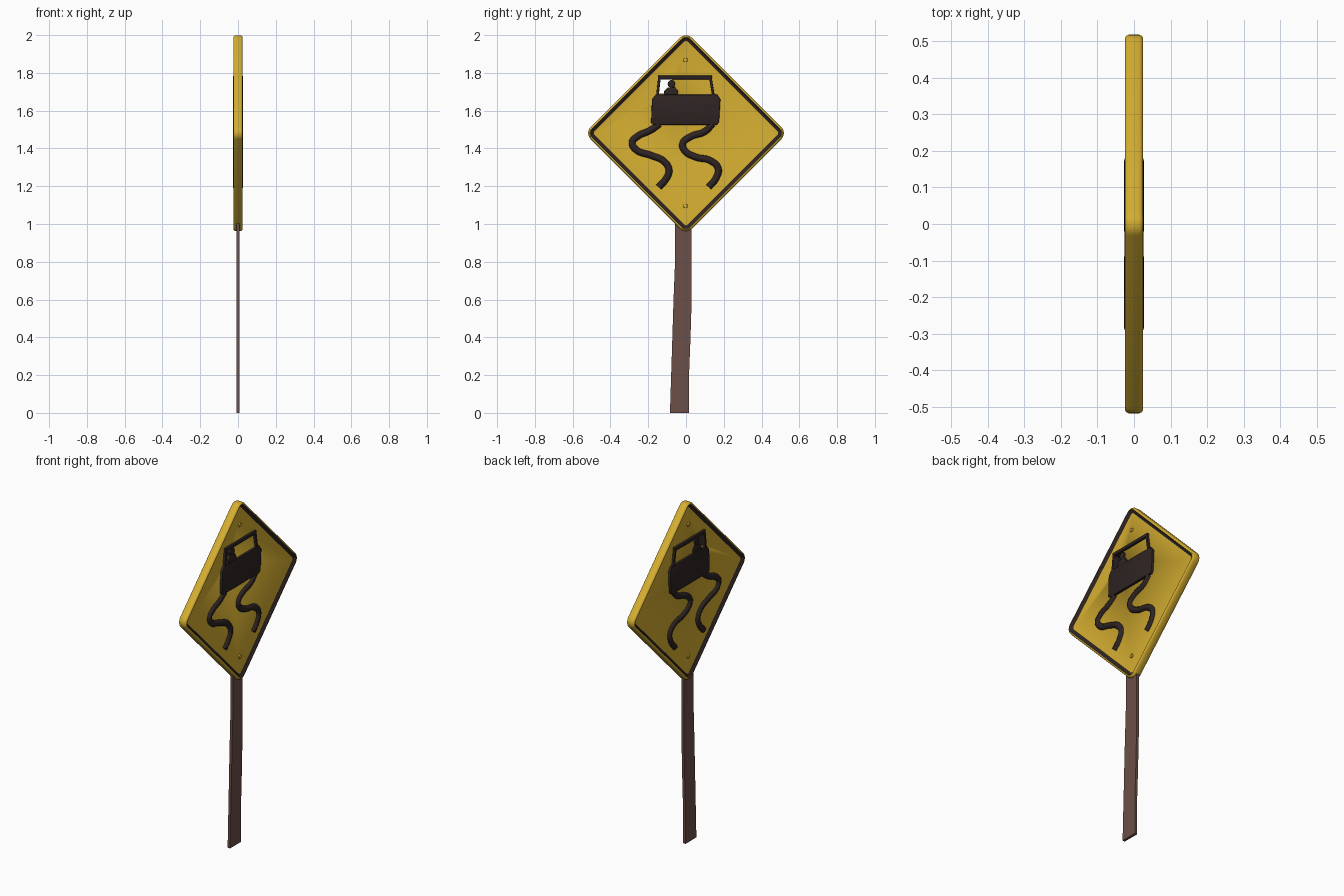
import bpy, bmesh, math

if "Cube" in bpy.data.objects:
    bpy.data.objects.remove(bpy.data.objects["Cube"])


def material(name, rgb):
    m = bpy.data.materials.new(name)
    m.use_nodes = True
    m.diffuse_color = (*rgb, 1)
    m.node_tree.nodes["Principled BSDF"].inputs["Base Color"].default_value = (*rgb, 1)
    return m


YELLOW = material("sign_yellow", (0.66, 0.42, 0.03))
DARK = material("print_dark", (0.028, 0.017, 0.017))
BROWN = material("post_brown", (0.15, 0.08, 0.065))
CENTRE = 1.481


def finish(name, bm, mats, angle=35):
    bmesh.ops.recalc_face_normals(bm, faces=bm.faces)
    me = bpy.data.meshes.new(name)
    bm.to_mesh(me)
    bm.free()
    ob = bpy.data.objects.new(name, me)
    bpy.context.collection.objects.link(ob)
    for m in mats:
        me.materials.append(m)
    activate(ob)
    bpy.ops.object.shade_smooth_by_angle(angle=math.radians(angle))
    return ob


def activate(ob):
    bpy.ops.object.select_all(action='DESELECT')
    ob.select_set(True)
    bpy.context.view_layer.objects.active = ob


def prism(name, outline, depth, mat, bevel=0.0):
    """Extrude a (y, z) outline symmetrically along x."""
    bm = bmesh.new()
    face = bm.faces.new([bm.verts.new((-depth, y, z)) for y, z in outline])
    new = bmesh.ops.extrude_face_region(bm, geom=[face])["geom"]
    bmesh.ops.translate(bm, vec=(2 * depth, 0, 0),
                        verts=[v for v in new if isinstance(v, bmesh.types.BMVert)])
    if bevel:
        rims = [e for e in bm.edges if abs(e.verts[0].co.x - e.verts[1].co.x) < 1e-6]
        bmesh.ops.bevel(bm, geom=rims, offset=bevel, segments=2, affect='EDGES', profile=0.5)
    return finish(name, bm, [mat])


def circle(y, z, r, n=20):
    return [(y + r * math.cos(math.tau * i / n), z + r * math.sin(math.tau * i / n))
            for i in range(n)]


def rounded_diamond(bm, inset, x, tip=0.518, radius=0.045, steps=8):
    arm = tip - radius
    verts = []
    for corner in range(4):
        a0 = corner * math.pi / 2
        for s in range(steps + 1):
            a = a0 + (s / steps - 0.5) * math.pi / 2
            r = radius - inset
            verts.append(bm.verts.new((x, arm * math.cos(a0) + r * math.cos(a),
                                       CENTRE + arm * math.sin(a0) + r * math.sin(a))))
    return verts


# Diamond panel: rounded rim, dark sloping border, recessed face on both sides
half = [(0.030, 0.012), (0.025, 0.013), (0.012, 0.0245), (0.008, 0.0245), (0.003, 0.021), (0, 0.015)]
section = half + [(d, -x) for d, x in reversed(half)]
bm = bmesh.new()
loops = [rounded_diamond(bm, d, x) for d, x in section]
for k, (a, b) in enumerate(zip(loops, loops[1:])):
    for i in range(len(a)):
        j = (i + 1) % len(a)
        f = bm.faces.new((a[i], a[j], b[j], b[i]))
        f.material_index = int(k < 2 or k > len(loops) - 4)
bm.faces.new(loops[0])
bm.faces.new(loops[-1])
panel = finish("sign_panel", bm, [YELLOW, DARK])

# Opening in the car window beside the driver
cutter = prism("window_cutter", [(-0.145, 1.69), (-0.075, 1.69), (-0.075, 1.77), (-0.14, 1.77)],
               0.1, YELLOW)
cutter.hide_render = True
cut = panel.modifiers.new("window_opening", 'BOOLEAN')
cut.operation, cut.object, cut.solver = 'DIFFERENCE', cutter, 'EXACT'
activate(panel)
bpy.ops.object.modifier_apply(modifier=cut.name)
bpy.data.objects.remove(cutter)

# Car symbol, running through the panel so that it shows on both faces
RELIEF = 0.026
prism("car_body", [(-0.185, 1.535), (-0.17, 1.525), (0.165, 1.525), (0.175, 1.54),
                   (0.182, 1.66), (0.165, 1.685), (-0.16, 1.685), (-0.18, 1.66)],
      RELIEF, DARK, 0.004)
prism("car_roof", [(-0.148, 1.766), (0.137, 1.766), (0.137, 1.785), (-0.148, 1.785)],
      RELIEF, DARK, 0.003)
for name, bottom, top in (("rear_pillar", -0.158, -0.148), ("front_pillar", 0.138, 0.123)):
    prism(name, [(bottom, 1.68), (bottom + 0.014, 1.68), (top + 0.014, 1.77), (top, 1.77)],
          RELIEF, DARK, 0.003)
prism("driver_head", circle(-0.077, 1.742, 0.02), 0.02, DARK, 0.003)
prism("driver_shoulders", [(-0.118, 1.68), (-0.042, 1.68), (-0.043, 1.705), (-0.06, 1.725),
                           (-0.098, 1.722), (-0.115, 1.705)], 0.02, DARK, 0.003)


# Winding skid tracks
def track(name, path):
    cu = bpy.data.curves.new(name, 'CURVE')
    cu.dimensions = '3D'
    cu.bevel_depth, cu.bevel_resolution, cu.resolution_u = 0.021, 3, 6
    cu.use_fill_caps = True
    sp = cu.splines.new('BEZIER')
    sp.bezier_points.add(len(path) - 1)
    for p, (y, z) in zip(sp.bezier_points, path):
        p.co = (0, y, z)
        p.handle_left_type = p.handle_right_type = 'AUTO'
    cu.materials.append(DARK)
    ob = bpy.data.objects.new(name, cu)
    bpy.context.collection.objects.link(ob)
    ob.scale.x = 1.3
    activate(ob)
    bpy.ops.object.convert(target='MESH')
    bpy.ops.object.shade_smooth_by_angle(angle=math.radians(50))


track("left_skid_track", [(-0.14, 1.53), (-0.19, 1.495), (-0.258, 1.463), (-0.285, 1.43),
                          (-0.26, 1.39), (-0.19, 1.365), (-0.115, 1.33), (-0.09, 1.285),
                          (-0.105, 1.24), (-0.145, 1.195)])
track("right_skid_track", [(0.14, 1.53), (0.1, 1.49), (0.02, 1.46), (-0.018, 1.425),
                           (-0.008, 1.39), (0.05, 1.355), (0.13, 1.335), (0.17, 1.295),
                           (0.16, 1.245), (0.12, 1.195)])

# Bolts above and below the symbol
for name, z in (("upper_bolt", 1.868), ("lower_bolt", 1.095)):
    prism(name, circle(-0.003, z, 0.012, 10), 0.02, YELLOW, 0.005)

# Flat, slightly crooked post
left = [(-0.085, 0), (-0.077, 0.25), (-0.066, 0.6), (-0.058, 0.8), (-0.057, 1.02)]
right = [(0.03, 1.02), (0.03, 0.6), (0.024, 0.4), (0.016, 0.2), (0.016, 0)]
prism("post", left + right, 0.008, BROWN)
